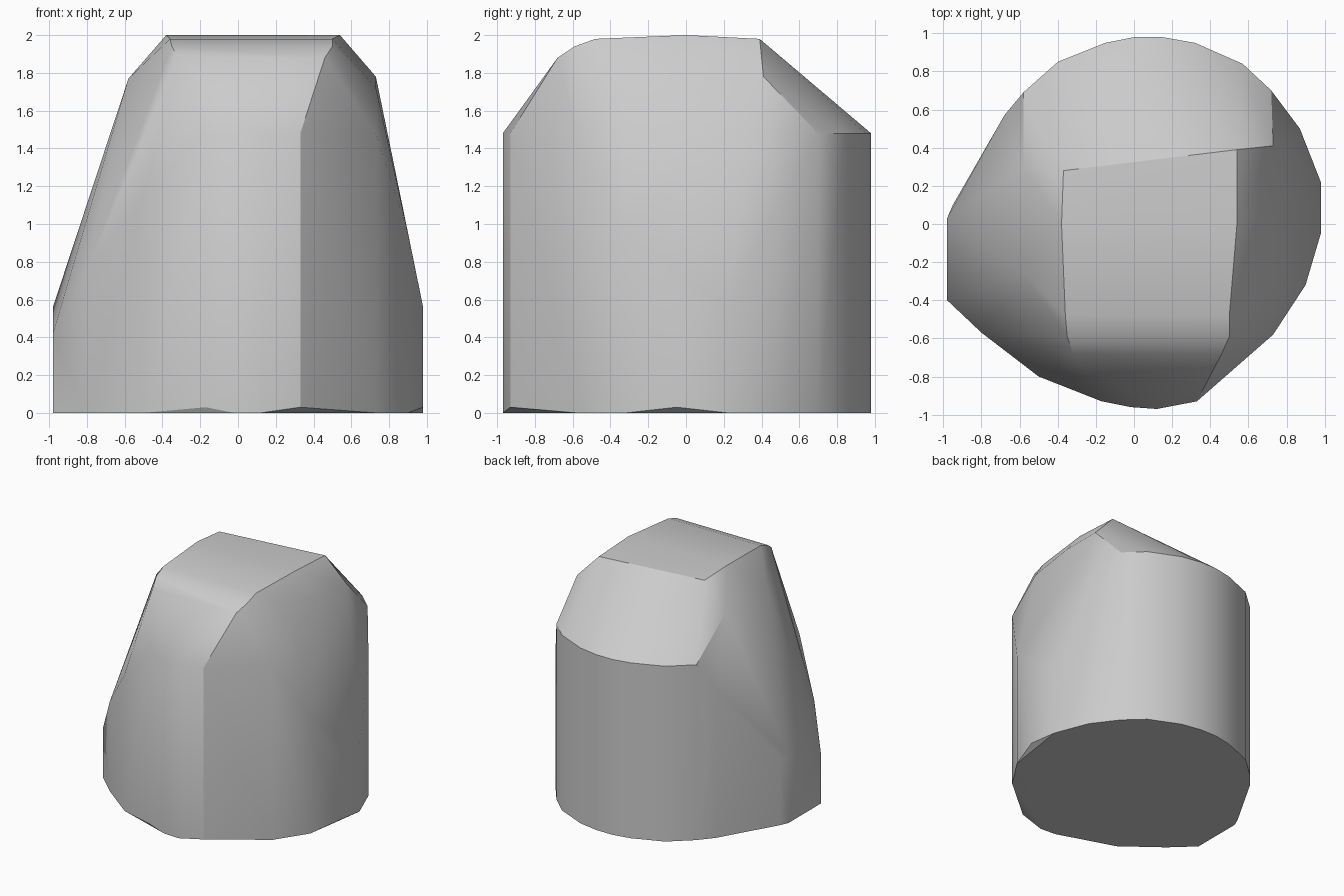
import bpy
import bmesh
import math

default_cube = bpy.data.objects.get("Cube")
if default_cube:
    bpy.data.objects.remove(default_cube, do_unlink=True)

# Single matte grey for the whole block
grey = bpy.data.materials.new("Matte Grey")
grey.use_nodes = True
grey_value = (0.6, 0.6, 0.6, 1)
grey.diffuse_color = grey_value
shader = grey.node_tree.nodes["Principled BSDF"]
shader.inputs["Base Color"].default_value = grey_value
shader.inputs["Roughness"].default_value = 0.8

SHOULDER = 1.48   # where the front and back slopes begin
WAIST = 0.56      # where the sides begin to lean in
BASE_LIFT = 0.03  # small chipped corners under the base

# Upright wall: plan position and the height at which the wall ends
back_wall = [(x, y, SHOULDER) for x, y in (
    (-.58, .69), (-.4, .85), (-.15, .95), (0, .98),
    (.15, .98), (.32, .95), (.57, .84), (.72, .7))]
right_wall = [(.87, .5, 1.1), (.98, .22, WAIST), (.98, -.05, WAIST),
              (.9, -.32, .95), (.73, -.58, SHOULDER)]
front_wall = [(x, y, SHOULDER) for x, y in (
    (.33, -.93), (.12, -.97), (-.02, -.96), (-.17, -.93))]
left_wall = [(-.5, -.8, 1.15), (-.8, -.57, .75), (-.98, -.4, .42),
             (-.98, .03, WAIST), (-.95, .1, WAIST), (-.68, .57, 1.25)]
wall = back_wall + right_wall + front_wall + left_wall

# Wall corners that are clipped just above the base
chipped = {(.33, -.93), (-.17, -.93), (.98, -.05)}

# Bevel points between the leaning sides and the crown
bevel = [(.73, .41, 1.78), (.73, .07, 1.78), (.73, -.3, 1.72),
         (-.58, .3, 1.77), (-.58, -.26, 1.77)]

# Gently domed crown with a softened front edge
crown = [(-.37, .28, 1.98), (.54, .39, 1.98),
         (-.38, 0, 2), (.54, 0, 2),
         (-.36, -.48, 1.98), (.5, -.48, 1.98),
         (-.35, -.59, 1.94), (.5, -.59, 1.94),
         (-.32, -.68, 1.88), (.46, -.68, 1.88)]


def make_solid(name, points, material):
    """Wrap a closed faceted solid around the given points."""
    bm = bmesh.new()
    for point in points:
        bm.verts.new(point)
    hull = bmesh.ops.convex_hull(bm, input=bm.verts[:])
    leftovers = set(hull["geom_interior"]) | set(hull["geom_unused"])
    loose = [v for v in leftovers
             if isinstance(v, bmesh.types.BMVert) and not v.link_faces]
    bmesh.ops.delete(bm, geom=loose, context="VERTS")
    # Merge the triangles of each flat face
    bmesh.ops.dissolve_limit(bm, angle_limit=math.radians(1),
                             verts=bm.verts[:], edges=bm.edges[:])
    bmesh.ops.recalc_face_normals(bm, faces=bm.faces[:])
    mesh = bpy.data.meshes.new(name)
    bm.to_mesh(mesh)
    bm.free()
    mesh.materials.append(material)
    obj = bpy.data.objects.new(name, mesh)
    bpy.context.collection.objects.link(obj)
    return obj


base = [(x, y, BASE_LIFT if (x, y) in chipped else 0) for x, y, _ in wall]
body = make_solid("tapered_block", base + wall + bevel + crown, grey)

# Soft walls with crisp edges around the slopes and base
bpy.ops.object.select_all(action="DESELECT")
body.select_set(True)
bpy.context.view_layer.objects.active = body
bpy.ops.object.shade_smooth_by_angle(angle=math.radians(30))
